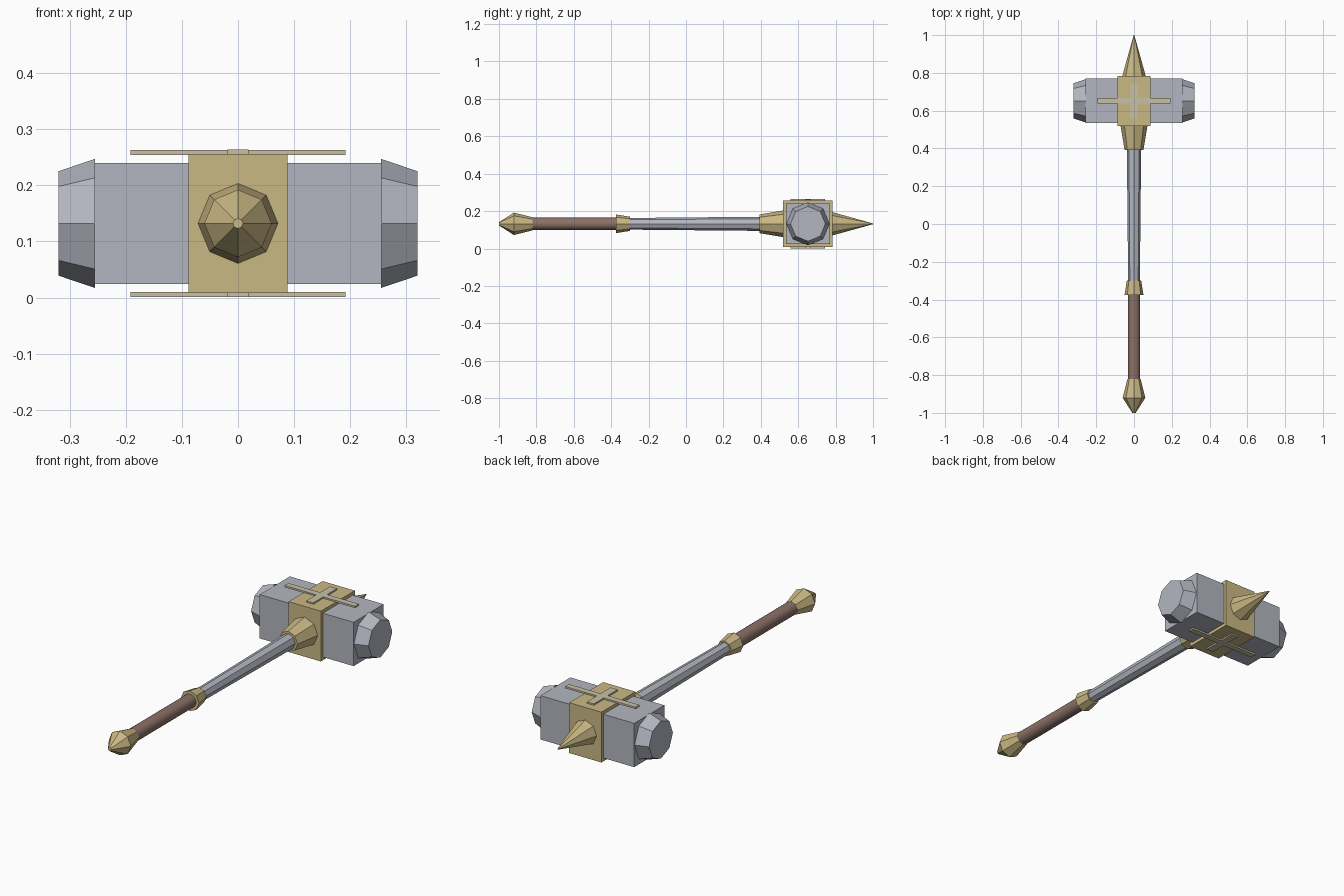
import bpy, bmesh
from math import cos, sin, tau
from mathutils import Matrix, Vector

cube = bpy.data.objects.get("Cube")
if cube:
    bpy.data.objects.remove(cube, do_unlink=True)

AXIS_Z = 0.132   # height of the handle axis
HEAD_Y = 0.652   # centre of the hammer head


def material(name, rgb):
    m = bpy.data.materials.new(name)
    m.use_nodes = True
    m.diffuse_color = (*rgb, 1)
    m.node_tree.nodes["Principled BSDF"].inputs["Base Color"].default_value = (*rgb, 1)
    return m


steel = material("steel", (0.45, 0.47, 0.53))
brass = material("brass", (0.59, 0.48, 0.23))
pale_brass = material("pale_brass", (0.58, 0.53, 0.38))
leather = material("brown_leather", (0.26, 0.165, 0.135))


def finish(name, bm, mat):
    bmesh.ops.recalc_face_normals(bm, faces=bm.faces)
    mesh = bpy.data.meshes.new(name)
    bm.to_mesh(mesh)
    bm.free()
    mesh.materials.append(mat)
    obj = bpy.data.objects.new(name, mesh)
    bpy.context.collection.objects.link(obj)
    return obj


def box(name, centre, size, mat):
    bm = bmesh.new()
    bmesh.ops.create_cube(bm, size=1, matrix=Matrix.Translation(centre) @ Matrix.Diagonal((*size, 1)))
    return finish(name, bm, mat)


def lathe(name, profile, mat, sides=8, along_x=False, smooth=False):
    """Closed turned part from (position along axis, radius) pairs."""
    bm = bmesh.new()
    rings = []
    for pos, r in profile:
        ring = []
        for i in range(sides):
            a, b = r * cos(tau * i / sides), r * sin(tau * i / sides)
            co = (pos, HEAD_Y + a, AXIS_Z + b) if along_x else (a, pos, AXIS_Z + b)
            ring.append(bm.verts.new(co))
        rings.append(ring)
    for low, high in zip(rings, rings[1:]):
        for i in range(sides):
            j = (i + 1) % sides
            side = bm.faces.new((low[i], low[j], high[j], high[i]))
            side.smooth = smooth
    bm.faces.new(rings[0])
    bm.faces.new(rings[-1])
    return finish(name, bm, mat)


# Handle
lathe("pommel", [(-1, 0.009), (-0.92, 0.06), (-0.82, 0.035)], brass)
lathe("grip", [(-0.83, 0.033), (-0.36, 0.033)], leather, sides=24, smooth=True)
lathe("grip_collar", [(-0.375, 0.05), (-0.3, 0.038)], brass)
lathe("shaft", [(-0.31, 0.031), (0.42, 0.038)], steel)
lathe("head_collar", [(0.393, 0.05), (0.53, 0.073)], brass)

# Head
box("head_block", (0, HEAD_Y, AXIS_Z), (0.512, 0.234, 0.216), steel)
box("head_band", (0, HEAD_Y, AXIS_Z), (0.176, 0.265, 0.248), brass)
for name, s in (("left_striking_face", 1), ("right_striking_face", -1)):
    lathe(name, [(s * 0.255, 0.115), (s * 0.32, 0.093)], steel, along_x=True)
lathe("top_spike", [(0.78, 0.063), (1.0, 0.002)], brass)

# Cross ornaments above and below the head
for name, s in (("upper", 1), ("lower", -1)):
    z = AXIS_Z + s * 0.1268
    box(name + "_cross_long_bar", (0, HEAD_Y, z), (0.384, 0.03, 0.009), pale_brass)
    box(name + "_cross_short_bar", (0, HEAD_Y, z + s * 0.0002), (0.038, 0.185, 0.009), pale_brass)
